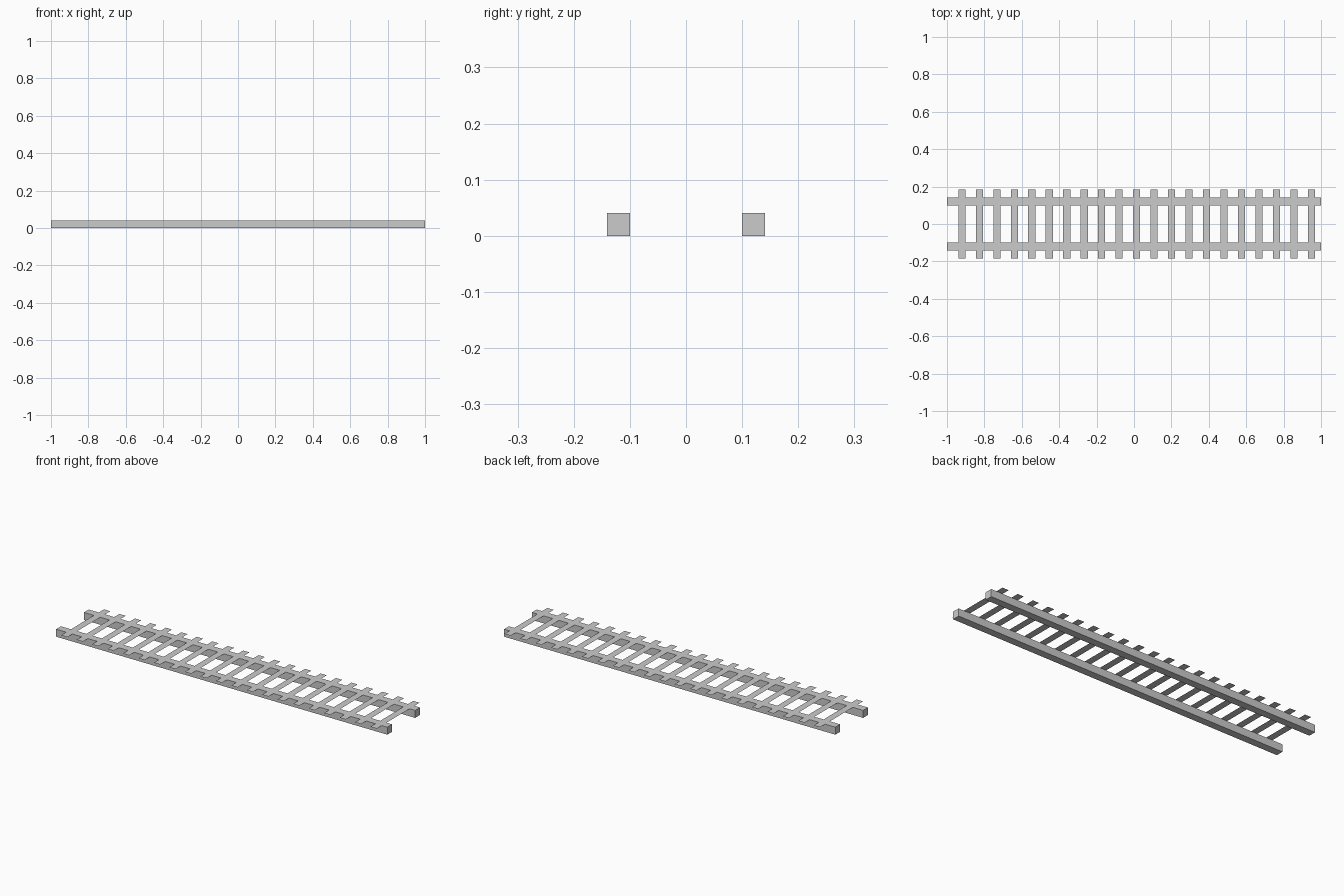
import bpy

if "Cube" in bpy.data.objects:
    bpy.data.objects.remove(bpy.data.objects["Cube"])

RAIL_Y, RAIL_SIZE = 0.12, 0.041
TIE_COUNT, TIE_FIRST, TIE_STEP = 21, -0.92, 0.0934
TIE_WIDTH, TIE_LENGTH = 0.038, 0.37


def make_mesh(name, verts, faces):
    mesh = bpy.data.meshes.new(name)
    mesh.from_pydata(verts, [], faces)
    obj = bpy.data.objects.new(name, mesh)
    bpy.context.collection.objects.link(obj)
    return obj


# Two square side rails
for side, name in ((-1, "front_rail"), (1, "back_rail")):
    bpy.ops.mesh.primitive_cube_add(size=1, location=(0, side * RAIL_Y, RAIL_SIZE / 2))
    rail = bpy.context.object
    rail.name = name
    rail.scale = (2, RAIL_SIZE, RAIL_SIZE)
    bpy.ops.object.transform_apply(location=False, rotation=False, scale=True)

# Paper-thin cross ties, flush with the rail tops
w, l = TIE_WIDTH / 2, TIE_LENGTH / 2
tie = make_mesh("cross_ties", [(-w, -l, 0), (w, -l, 0), (w, l, 0), (-w, l, 0)], [(0, 1, 2, 3)])
tie.location = (TIE_FIRST, 0, RAIL_SIZE + 0.0002)
array = tie.modifiers.new("repeat", 'ARRAY')
array.count = TIE_COUNT
array.use_relative_offset = False
array.use_constant_offset = True
array.constant_offset_displace = (TIE_STEP, 0, 0)
